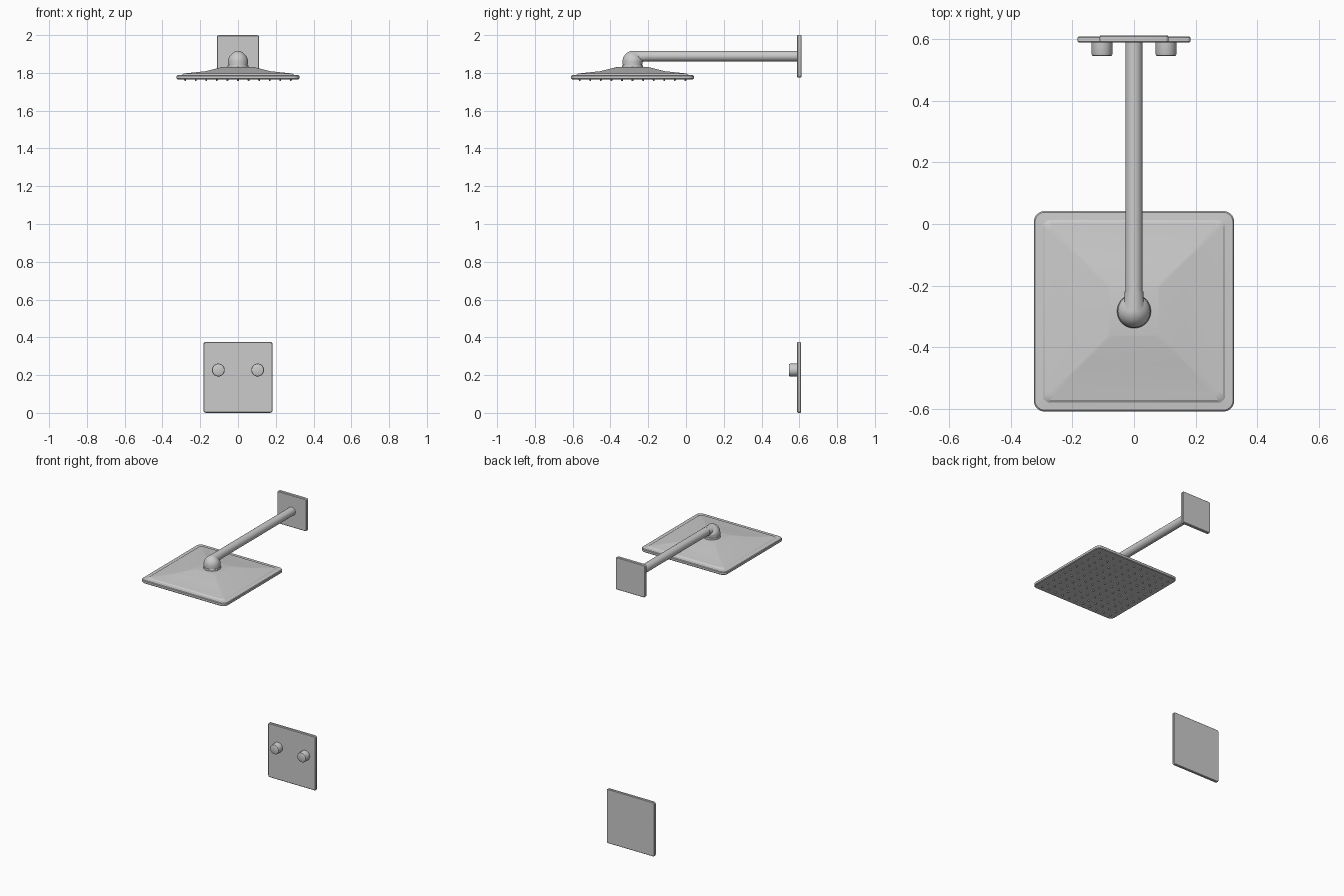
import bpy, bmesh
from math import sin, cos, pi, radians
from mathutils import Vector, Matrix

if "Cube" in bpy.data.objects:
    bpy.data.objects.remove(bpy.data.objects["Cube"])

HEAD_Y = -0.283
PIPE_Z = 1.889
WALL_Y = 0.611


def finish(name, bm, angle=30):
    bmesh.ops.recalc_face_normals(bm, faces=bm.faces)
    me = bpy.data.meshes.new(name)
    bm.to_mesh(me)
    bm.free()
    ob = bpy.data.objects.new(name, me)
    bpy.context.collection.objects.link(ob)
    bpy.ops.object.select_all(action='DESELECT')
    ob.select_set(True)
    bpy.context.view_layer.objects.active = ob
    bpy.ops.object.shade_smooth_by_angle(angle=radians(angle))
    return ob


def skin(name, rings, angle=30):
    """Skin a list of equal-length point rings and cap both ends."""
    bm = bmesh.new()
    loops = [[bm.verts.new(p) for p in ring] for ring in rings]
    n = len(loops[0])
    for a, b in zip(loops, loops[1:]):
        for i in range(n):
            j = (i + 1) % n
            bm.faces.new((a[i], a[j], b[j], b[i]))
    bm.faces.new(loops[0])
    bm.faces.new(loops[-1])
    return finish(name, bm, angle)


def loft(name, sections, frame, seg=8, hy_scale=1.0, angle=30):
    """Rounded squares (half size, corner radius, height); full radius = circle."""
    rings = []
    for h, r, z in sections:
        ring = []
        for q, (sx, sy) in enumerate(((1, 1), (-1, 1), (-1, -1), (1, -1))):
            for k in range(seg):
                # small offset avoids doubled points on full circles
                a = q * pi / 2 + (k + 0.5) / seg * pi / 2
                ring.append(frame @ Vector((sx * (h - r) + r * cos(a),
                                            (sy * (h - r) + r * sin(a)) * hy_scale, z)))
        rings.append(ring)
    return skin(name, rings, angle)


def on_wall(x, z):
    """Frame on the wall: local z points out toward the front."""
    return Matrix.Translation((x, WALL_Y, z)) @ Matrix.Rotation(pi / 2, 4, 'X')


# Shower head: thin rounded rim with a shallow stepped pyramid on top
head = Matrix.Translation((0, HEAD_Y, 0))
loft("shower_head", [
    (0.321, 0.032, 1.766), (0.325, 0.035, 1.770), (0.325, 0.035, 1.784),
    (0.321, 0.032, 1.788), (0.296, 0.024, 1.790), (0.288, 0.022, 1.796),
    (0.274, 0.018, 1.798), (0.170, 0.006, 1.809), (0.082, 0.012, 1.831)],
    head, seg=6, angle=25)

# Nozzle grid underneath
bm = bmesh.new()
for i in range(-5, 6):
    for j in range(-5, 6):
        bmesh.ops.create_cone(
            bm, cap_ends=True, segments=10, radius1=0.004, radius2=0.006, depth=0.012,
            matrix=Matrix.Translation((i * 0.056, HEAD_Y + j * 0.056, 1.763)))
finish("nozzles", bm)

# Collar between head and elbow
loft("collar", [(0.055, 0.055, 1.826), (0.055, 0.055, 1.838), (0.053, 0.053, 1.841),
                (0.049, 0.049, 1.841), (0.049, 0.049, 1.848)], head)

# Tapering elbow, bending from the collar to the arm
rings = []
for s in range(-1, 14):
    t = min(max(s / 12, 0), 1)
    a = t * pi / 2
    outer = Vector((0, HEAD_Y + 0.004 - 0.057 * cos(a), 1.860 + 0.057 * sin(a)))
    inner = Vector((0, -0.230 + 0.004 * t, 1.856 + 0.003 * t))
    width = 0.053 - 0.023 * t ** 2.2
    if s < 0:
        outer.z = inner.z = 1.845
    if s > 12:
        outer.y = inner.y = -0.219
    mid, half = (outer + inner) / 2, (outer - inner) / 2
    rings.append([mid + half * cos(k * pi / 16) + Vector((width * sin(k * pi / 16), 0, 0))
                  for k in range(32)])
skin("elbow", rings, 40)

# Horizontal arm
loft("arm", [(0.028, 0.028, 0.015), (0.028, 0.028, WALL_Y + 0.225)], on_wall(0, PIPE_Z))

# Wall plates
for name, half, z, base in (("arm_wall_plate", 0.112, PIPE_Z - 0.001, 0.0),
                            ("control_plate", 0.183, 0.188, 0.003)):
    sy = 1.025 if name == "control_plate" else 1.0
    loft(name, [(half - 0.003, 0.009, base), (half, 0.012, base + 0.003),
                (half, 0.012, 0.019), (half - 0.004, 0.008, 0.023)],
         on_wall(0, z), seg=5, hy_scale=sy)

# Control knobs
for side, x in (("left", -0.104), ("right", 0.104)):
    loft(side + "_knob", [(0.034, 0.034, 0.018), (0.034, 0.034, 0.060),
                          (0.032, 0.032, 0.065), (0.028, 0.028, 0.067)], on_wall(x, 0.227))
